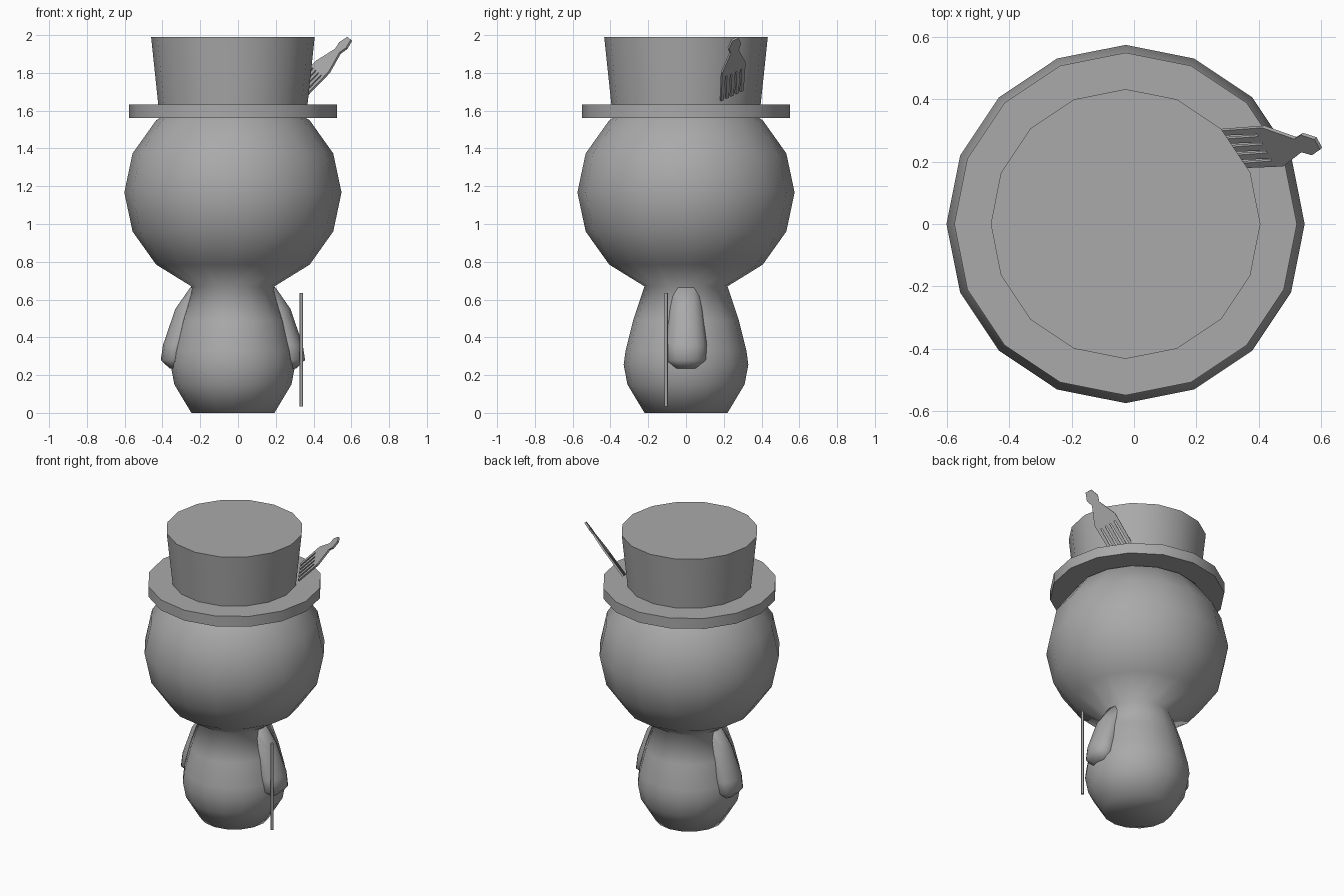
import bpy, bmesh, math
from mathutils import Matrix, Vector

old = bpy.data.objects.get("Cube")
if old:
    bpy.data.objects.remove(old, do_unlink=True)

GREY = (0.4, 0.4, 0.4, 1)
mat = bpy.data.materials.new("plain grey")
mat.use_nodes = True
mat.diffuse_color = GREY
mat.node_tree.nodes["Principled BSDF"].inputs["Base Color"].default_value = GREY

AXIS = -0.027   # the figure stands slightly off centre because of the fork
SIDES = 16


def finish(bm, name, smooth_angle=None):
    bmesh.ops.recalc_face_normals(bm, faces=bm.faces)
    mesh = bpy.data.meshes.new(name)
    bm.to_mesh(mesh)
    bm.free()
    mesh.materials.append(mat)
    obj = bpy.data.objects.new(name, mesh)
    bpy.context.collection.objects.link(obj)
    if smooth_angle:
        bpy.ops.object.select_all(action='DESELECT')
        obj.select_set(True)
        bpy.context.view_layer.objects.active = obj
        bpy.ops.object.shade_smooth_by_angle(angle=math.radians(smooth_angle))
    return obj


def loft(rings, name, angle):
    """Skin a list of vertex loops and cap both ends."""
    bm = bmesh.new()
    loops = [[bm.verts.new(p) for p in ring] for ring in rings]
    n = len(loops[0])
    for a, b in zip(loops, loops[1:]):
        for i in range(n):
            j = (i + 1) % n
            bm.faces.new((a[i], a[j], b[j], b[i]))
    bm.faces.new(loops[0])
    bm.faces.new(loops[-1])
    return finish(bm, name, angle)


def ellipse(cx, cy, z, rx, ry, n=SIDES):
    turns = [2 * math.pi * i / n for i in range(n)]
    return [(cx + rx * math.cos(t), cy + ry * math.sin(t), z) for t in turns]


def lathe(profile, name, angle):
    return loft([ellipse(AXIS, 0, z, r, r) for r, z in profile], name, angle)


# Body and head share one smooth skin that pinches at the neck
body = [(0.22, 0), (0.31, 0.15), (0.33, 0.255), (0.32, 0.33), (0.28, 0.49), (0.22, 0.67)]
head = []
for step in range(-2, 4):
    t = math.radians(22.5 * step)
    head.append((0.575 * math.cos(t), 1.167 + 0.54 * math.sin(t)))
lathe(body + head, "body_and_head", 180)

# Hat
lathe([(0.55, 1.56), (0.55, 1.632)], "hat_brim", 30)
lathe([(0.395, 1.63), (0.433, 1.99)], "hat_crown", 30)

# Arms: tapered sleeves resting on the sides; z, outer reach, inner reach, half depth
ARM = [(0.665, 0.225, 0.10, 0.075), (0.55, 0.305, 0.15, 0.09), (0.36, 0.37, 0.22, 0.11),
       (0.28, 0.382, 0.24, 0.105), (0.235, 0.335, 0.25, 0.06)]
for side, name in ((1, "left_arm"), (-1, "right_arm")):
    rings = []
    for z, outer, inner, depth in ARM:
        middle = AXIS + side * (outer + inner) / 2
        rings.append(ellipse(middle, 0, z, (outer - inner) / 2, depth, 12))
    loft(rings, name, 60)

# Thin cane beside the left arm
loft([ellipse(0.335, -0.105, z, 0.009, 0.009, 8) for z in (0.035, 0.635)], "cane", 50)

# Fork tucked into the hat: flat outline plus five tines, then tilted into place
bm = bmesh.new()
THICK = 0.006


def plate(points):
    low = [bm.verts.new((u, w, -THICK)) for u, w in points]
    high = [bm.verts.new((u, w, THICK)) for u, w in points]
    bm.faces.new(low)
    bm.faces.new(high)
    for i in range(len(points)):
        j = (i + 1) % len(points)
        bm.faces.new((low[i], low[j], high[j], high[i]))


half = [(-0.03, 0.076), (0.01, 0.076), (0.06, 0.054), (0.125, 0.026), (0.165, 0.04), (0.215, 0.02)]
plate(half + [(u, -w) for u, w in reversed(half)])
for i in range(5):
    w = -0.0645 + i * 0.03225
    plate([(-0.03, w - 0.0115), (-0.03, w + 0.0115), (-0.2, w + 0.009), (-0.2, w - 0.009)])

along = Vector((0.69, 0.04, 0.72)).normalized()
across = Vector((-0.49, 0.81, 0.33))
across = (across - across.dot(along) * along).normalized()
normal = along.cross(across)
tilt = Matrix((along, across, normal)).transposed().to_4x4()
bm.transform(Matrix.Translation((0.443, 0.25, 1.825)) @ tilt)
finish(bm, "fork")
